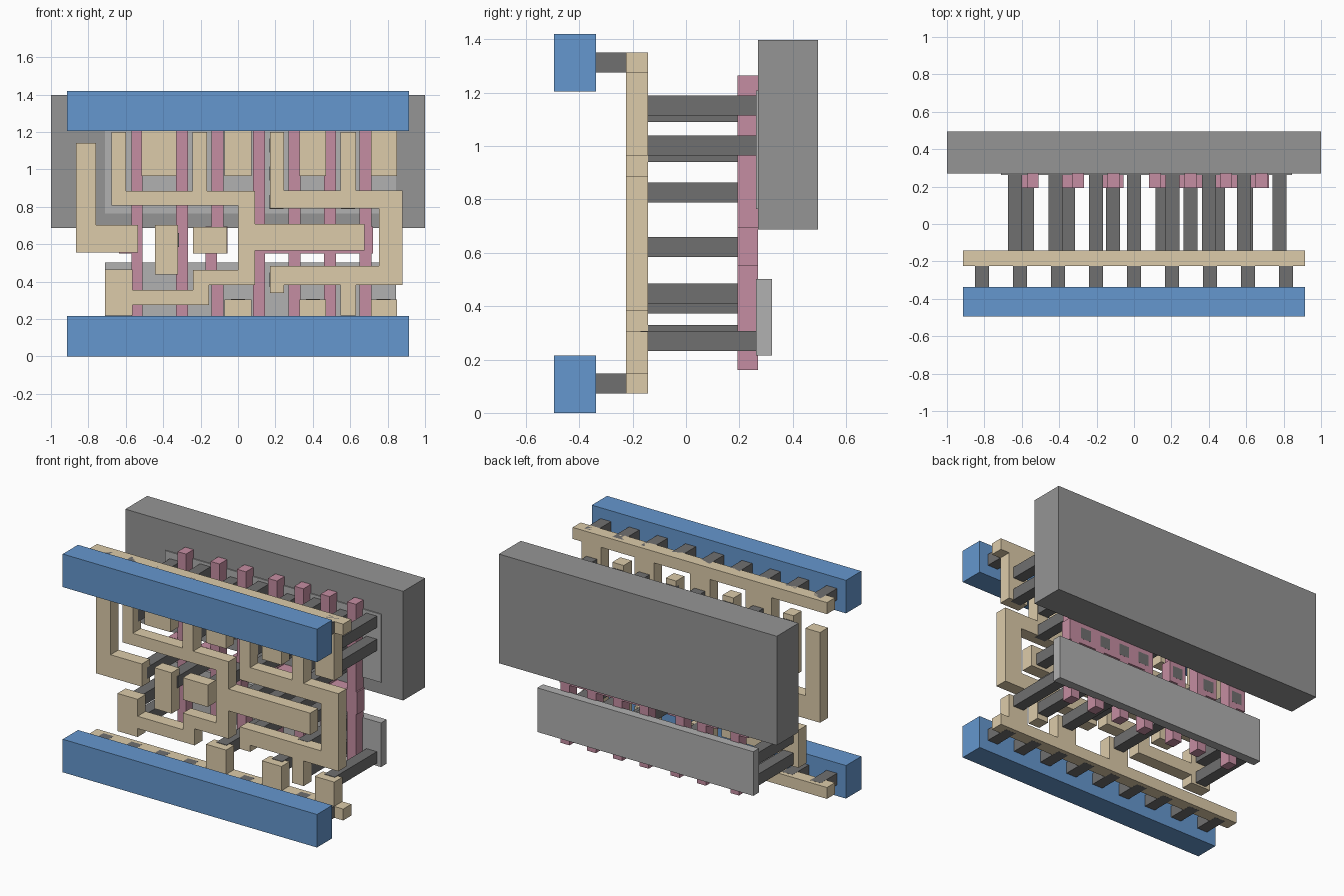
import bpy, bmesh


def material(name, rgb):
    m = bpy.data.materials.new(name)
    m.diffuse_color = (*rgb, 1)
    return m


BLUE = material("blue", (0.13, 0.31, 0.62))
TAN = material("tan", (0.72, 0.60, 0.40))
PINK = material("pink", (0.56, 0.27, 0.36))
DARK = material("dark_grey", (0.16, 0.16, 0.16))
MID = material("mid_grey", (0.30, 0.30, 0.30))
LIGHT = material("light_grey", (0.44, 0.44, 0.44))


def plate(name, outline, y0, y1, mat):
    """Extrude an x-z outline from y0 to y1."""
    bm = bmesh.new()
    face = bm.faces.new([bm.verts.new((x, y0, z)) for x, z in outline])
    ext = bmesh.ops.extrude_face_region(bm, geom=[face])
    moved = [v for v in ext["geom"] if isinstance(v, bmesh.types.BMVert)]
    bmesh.ops.translate(bm, verts=moved, vec=(0, y1 - y0, 0))
    bmesh.ops.recalc_face_normals(bm, faces=bm.faces)
    me = bpy.data.meshes.new(name)
    bm.to_mesh(me)
    bm.free()
    me.materials.append(mat)
    ob = bpy.data.objects.new(name, me)
    bpy.context.collection.objects.link(ob)
    return ob


def box(name, x0, x1, y0, y1, z0, z1, mat):
    return plate(name, [(x0, z0), (x1, z0), (x1, z1), (x0, z1)], y0, y1, mat)


# Back slab and the two thin active strips
box("back_well", -1, 1, 0.27, 0.495, 0.687, 1.397, MID)
box("upper_active_strip", -0.71, 0.845, 0.263, 0.322, 0.765, 1.208, LIGHT)
box("lower_active_strip", -0.71, 0.845, 0.263, 0.322, 0.215, 0.502, LIGHT)

# Front power rails
box("lower_power_rail", -0.915, 0.915, -0.495, -0.338, 0, 0.215, BLUE)
box("upper_power_rail", -0.915, 0.915, -0.495, -0.338, 1.205, 1.42, BLUE)

# Gate bars
GY = (0.193, 0.27)
GZ0, GZ1 = 0.16, 1.265
PZ0, PZ1 = 0.55, 0.695


def gate_with_pad(name, x0, x1, pad_left):
    plate(name, [(x0, GZ0), (x1, GZ0), (x1, GZ1), (x0, GZ1), (x0, PZ1),
                 (pad_left, PZ1), (pad_left, PZ0), (x0, PZ0)], *GY, PINK)


gate_with_pad("gate_a", -0.57, -0.51, -0.635)
gate_with_pad("gate_b", -0.332, -0.268, -0.415)
plate("gate_c", [(-0.143, GZ0), (-0.078, GZ0), (-0.078, 0.44), (-0.113, 0.45),
                 (-0.113, PZ0), (-0.055, PZ0), (-0.055, PZ1), (-0.078, PZ1),
                 (-0.078, GZ1), (-0.143, GZ1), (-0.143, PZ1), (-0.175, PZ1),
                 (-0.175, 0.44), (-0.143, 0.43)], *GY, PINK)

# Four joined output gates
bars = [(0.08, 0.145), (0.27, 0.335), (0.46, 0.525), (0.65, 0.713)]
low, high = [], []
for a, b in bars:
    low += [(a, PZ0), (a, GZ0), (b, GZ0), (b, PZ0)]
    high += [(a, PZ1), (a, GZ1), (b, GZ1), (b, PZ1)]
plate("output_gates", low + [(0.722, PZ0), (0.722, PZ1)] + high[::-1], *GY, PINK)

# Wiring layer: comb-shaped supply wires
WY = (-0.225, -0.142)


def comb(name, base, root, tip, teeth):
    pts = [(-0.915, base), (-0.915, root)]
    for a, b in teeth:
        pts += [(a, root), (a, tip), (b, tip), (b, root)]
    plate(name, pts + [(0.915, root), (0.915, base)], *WY, TAN)


teeth = [(-0.072, 0.072), (0.33, 0.47), (0.71, 0.85)]
comb("upper_supply_wire", 1.35, 1.275, 0.965, [(-0.515, -0.33)] + teeth)
comb("lower_supply_wire", 0.073, 0.147, 0.305, teeth)

# Wiring layer: input wires
plate("input_wire_a", [(-0.865, 0.555), (-0.535, 0.555), (-0.535, 0.703),
                       (-0.76, 0.703), (-0.76, 1.142), (-0.865, 1.142)], *WY, TAN)
box("input_wire_b", -0.445, -0.32, *WY, 0.437, 0.703, TAN)
box("input_wire_c", -0.24, -0.06, *WY, 0.55, 0.693, TAN)

# Wiring layer: inner wire
plate("inner_wire", [
    (-0.675, 1.2), (-0.675, 0.807), (0.0, 0.807), (0.0, 0.463), (-0.24, 0.463),
    (-0.24, 0.355), (-0.565, 0.355), (-0.565, 0.465), (-0.71, 0.465), (-0.71, 0.22),
    (-0.565, 0.22), (-0.565, 0.275), (-0.155, 0.275), (-0.155, 0.383), (0.09, 0.383),
    (0.09, 0.565), (0.677, 0.565), (0.677, 0.707), (0.09, 0.707), (0.09, 0.885),
    (-0.165, 0.885), (-0.165, 1.2), (-0.243, 1.2), (-0.243, 0.885), (-0.6, 0.885),
    (-0.6, 1.2)], *WY, TAN)

# Wiring layer: output wire
plate("output_wire", [
    (0.17, 1.2), (0.17, 0.79), (0.755, 0.79), (0.755, 0.483), (0.17, 0.483),
    (0.17, 0.34), (0.245, 0.34), (0.245, 0.383), (0.548, 0.383), (0.548, 0.22),
    (0.63, 0.22), (0.63, 0.383), (0.88, 0.383), (0.88, 0.888), (0.63, 0.888),
    (0.63, 1.2), (0.548, 1.2), (0.548, 0.888), (0.245, 0.888), (0.245, 1.2)], *WY, TAN)


# Square contact posts
def post(name, x, z, y0, y1):
    h = 0.0375
    box(name, x - h, x + h, y0, y1, z - h, z + h, DARK)


for i in range(9):
    for z in (0.11, 1.3125):
        post("rail_contact", (i - 4) * 0.2033, z, -0.345, -0.17)

for x in (-0.572, -0.352, -0.113, 0.153, 0.302, 0.45, 0.6):
    post("gate_contact", x, 0.622, -0.17, 0.2705)

active = {(-0.637, -0.203): (1.127, 0.977),
          (0.207, 0.588): (1.127, 0.977, 0.826),
          (-0.42, 0.0, 0.4, 0.778): (1.152, 1.002),
          (0.0, 0.4, 0.778): (0.27,),
          (-0.637,): (0.27, 0.41),
          (0.207,): (0.41,),
          (0.588,): (0.447, 0.292)}
for xs, zs in active.items():
    for x in xs:
        for z in zs:
            post("active_contact", x, z, -0.17, 0.268)
